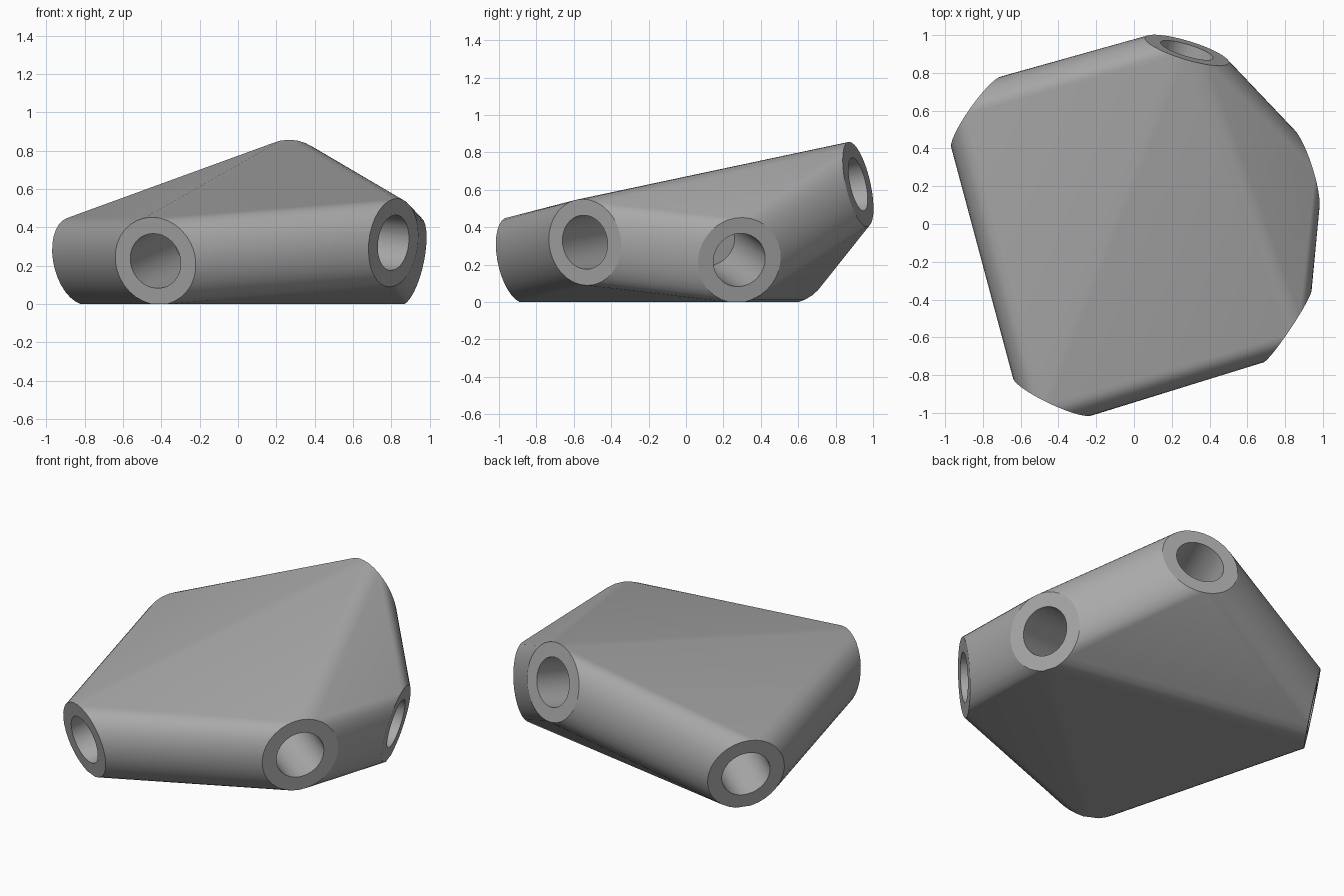
import bpy, bmesh
from mathutils import Vector, Matrix

if "Cube" in bpy.data.objects:
    bpy.data.objects.remove(bpy.data.objects["Cube"])

HUB = Vector((0, 0, 0.42))
RIM, BORE, DEPTH = 0.232, 0.145, 0.55

# centre of each socket mouth; every socket points away from the hub
MOUTHS = [Vector(p) for p in (
    (-0.43, -0.91, 0.225),
    (0.81, -0.54, 0.32),
    (0.90, 0.285, 0.225),
    (0.28, 0.92, 0.63),
    (-0.83, 0.59, 0.225),
)]


def placed(centre, direction):
    turn = direction.to_track_quat('Z', 'Y').to_matrix().to_4x4()
    return Matrix.Translation(centre) @ turn


def make_object(name, bm):
    mesh = bpy.data.meshes.new(name)
    bm.to_mesh(mesh)
    bm.free()
    obj = bpy.data.objects.new(name, mesh)
    bpy.context.collection.objects.link(obj)
    return obj


# body: hull stretched around the round socket mouths
body_bm = bmesh.new()
bore_bm = bmesh.new()
for mouth in MOUTHS:
    out = (mouth - HUB).normalized()
    bmesh.ops.create_circle(body_bm, segments=32, radius=RIM,
                            matrix=placed(mouth, out))
    # blind bore, starting a little outside the mouth
    length = DEPTH + 0.1
    bmesh.ops.create_cone(bore_bm, cap_ends=True, segments=48,
                          radius1=BORE, radius2=BORE, depth=length,
                          matrix=placed(mouth + out * (0.1 - length / 2), out))
hull = bmesh.ops.convex_hull(body_bm, input=body_bm.verts)
spare = {v for v in hull["geom_interior"] + hull["geom_unused"]
         if isinstance(v, bmesh.types.BMVert)}
bmesh.ops.delete(body_bm, geom=list(spare), context='VERTS')
# flat underside
for v in body_bm.verts:
    v.co.z = max(v.co.z, 0) if v.co.z > 0.008 else 0
bmesh.ops.recalc_face_normals(body_bm, faces=body_bm.faces)

body = make_object("connector_body", body_bm)
bores = make_object("bore_cutter", bore_bm)
bores.hide_render = True

# drill the sockets
cut = body.modifiers.new("sockets", 'BOOLEAN')
cut.operation = 'DIFFERENCE'
cut.solver = 'EXACT'
cut.object = bores
bpy.context.view_layer.objects.active = body
bpy.ops.object.select_all(action='DESELECT')
body.select_set(True)
bpy.ops.object.modifier_apply(modifier=cut.name)
bpy.data.objects.remove(bores)

# one plain grey
grey = bpy.data.materials.new("plain_grey")
grey.use_nodes = True
colour = (0.4, 0.4, 0.4, 1)
grey.diffuse_color = colour
grey.node_tree.nodes["Principled BSDF"].inputs["Base Color"].default_value = colour
body.data.materials.clear()
body.data.materials.append(grey)
bpy.ops.object.shade_smooth_by_angle(angle=0.35)
